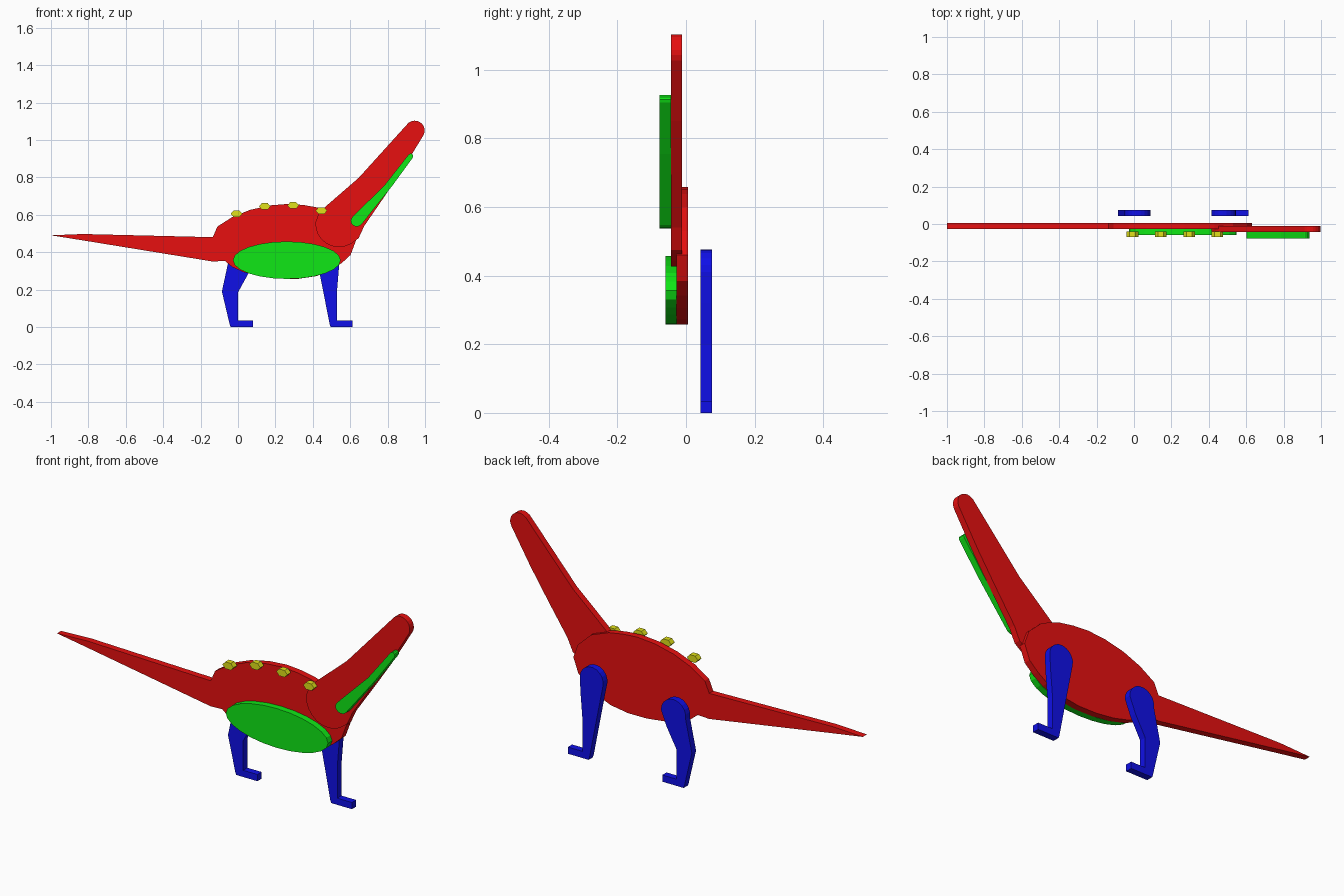
import bpy, bmesh, math


def material(name, rgb):
    m = bpy.data.materials.new(name)
    m.diffuse_color = (*rgb, 1)
    return m


RED = material("red", (0.8, 0.005, 0.005))
GREEN = material("green", (0.005, 0.8, 0.008))
BLUE = material("blue", (0.005, 0.005, 0.8))
YELLOW = material("yellow", (0.75, 0.75, 0.01))


def arc(cx, cz, rx, rz, start, end, n):
    """Points on an elliptical arc from start to end degrees."""
    return [(cx + rx * math.cos(math.radians(start + (end - start) * i / n)),
             cz + rz * math.sin(math.radians(start + (end - start) * i / n)))
            for i in range(n + 1)]


def slab(name, points, front, back, mat):
    """Flat plate: an x-z outline extruded from front to back along y."""
    bm = bmesh.new()
    face = bm.faces.new([bm.verts.new((x, front, z)) for x, z in points])
    new = bmesh.ops.extrude_face_region(bm, geom=[face])["geom"]
    verts = [v for v in new if isinstance(v, bmesh.types.BMVert)]
    bmesh.ops.translate(bm, verts=verts, vec=(0, back - front, 0))
    bmesh.ops.recalc_face_normals(bm, faces=bm.faces)
    mesh = bpy.data.meshes.new(name)
    bm.to_mesh(mesh)
    bm.free()
    mesh.materials.append(mat)
    obj = bpy.data.objects.new(name, mesh)
    bpy.context.collection.objects.link(obj)
    return obj


# Body and tail in one plate
slab("body_and_tail", [
    (-1.0, 0.49), (-0.83, 0.463), (-0.135, 0.35), (-0.07, 0.353),
    (-0.03, 0.32), (0.03, 0.293), (0.12, 0.27), (0.22, 0.258), (0.32, 0.257),
    (0.42, 0.272), (0.50, 0.305), (0.555, 0.342), (0.602, 0.385),
    (0.63, 0.46), (0.605, 0.53), (0.53, 0.60), (0.43, 0.638), (0.35, 0.652),
    (0.27, 0.658), (0.17, 0.65), (0.065, 0.626), (-0.03, 0.588),
    (-0.11, 0.537), (-0.135, 0.48), (-0.83, 0.497)], -0.027, 0.006, RED)

# Neck with rounded head and shoulder
slab("neck_and_head",
     arc(0.945, 1.05, 0.053, 0.053, -25, 145, 10)
     + [(0.645, 0.797), (0.435, 0.615)]
     + arc(0.54, 0.55, 0.126, 0.123, 175, 300, 8)
     + [(0.645, 0.475), (0.675, 0.54), (0.785, 0.70), (0.885, 0.85)],
     -0.044, -0.011, RED)

# Belly and throat patches
slab("belly_patch", arc(0.261, 0.357, 0.288, 0.1, 0, 345, 23), -0.06, -0.027, GREEN)
slab("throat_stripe",
     arc(0.923, 0.913, 0.014, 0.014, -35, 140, 5) + [(0.785, 0.76)]
     + arc(0.635, 0.567, 0.033, 0.03, 140, 318, 6) + [(0.825, 0.755)],
     -0.077, -0.044, GREEN)

# Legs, hip arc first, then down the back to the foot and up the front
slab("hind_leg",
     arc(0.018, 0.365, 0.07, 0.07, 0, 190, 10)
     + [(-0.086, 0.19), (-0.045, 0.015), (-0.04, 0), (0.08, 0), (0.08, 0.034),
        (0, 0.034), (0, 0.185), (0.055, 0.285)], 0.042, 0.076, BLUE)
slab("fore_leg",
     arc(0.479, 0.41, 0.066, 0.066, 0, 190, 10)
     + [(0.438, 0.28), (0.49, 0.015), (0.495, 0), (0.612, 0), (0.612, 0.034),
        (0.53, 0.034), (0.53, 0.20), (0.54, 0.32)], 0.042, 0.076, BLUE)

# Hexagonal studs along the back
for i, (x, z) in enumerate([(-0.008, 0.605), (0.143, 0.645), (0.295, 0.65), (0.446, 0.622)]):
    slab(f"back_stud_{i + 1}", arc(x, z, 0.031, 0.02, 0, 300, 5), -0.069, -0.04, YELLOW)
